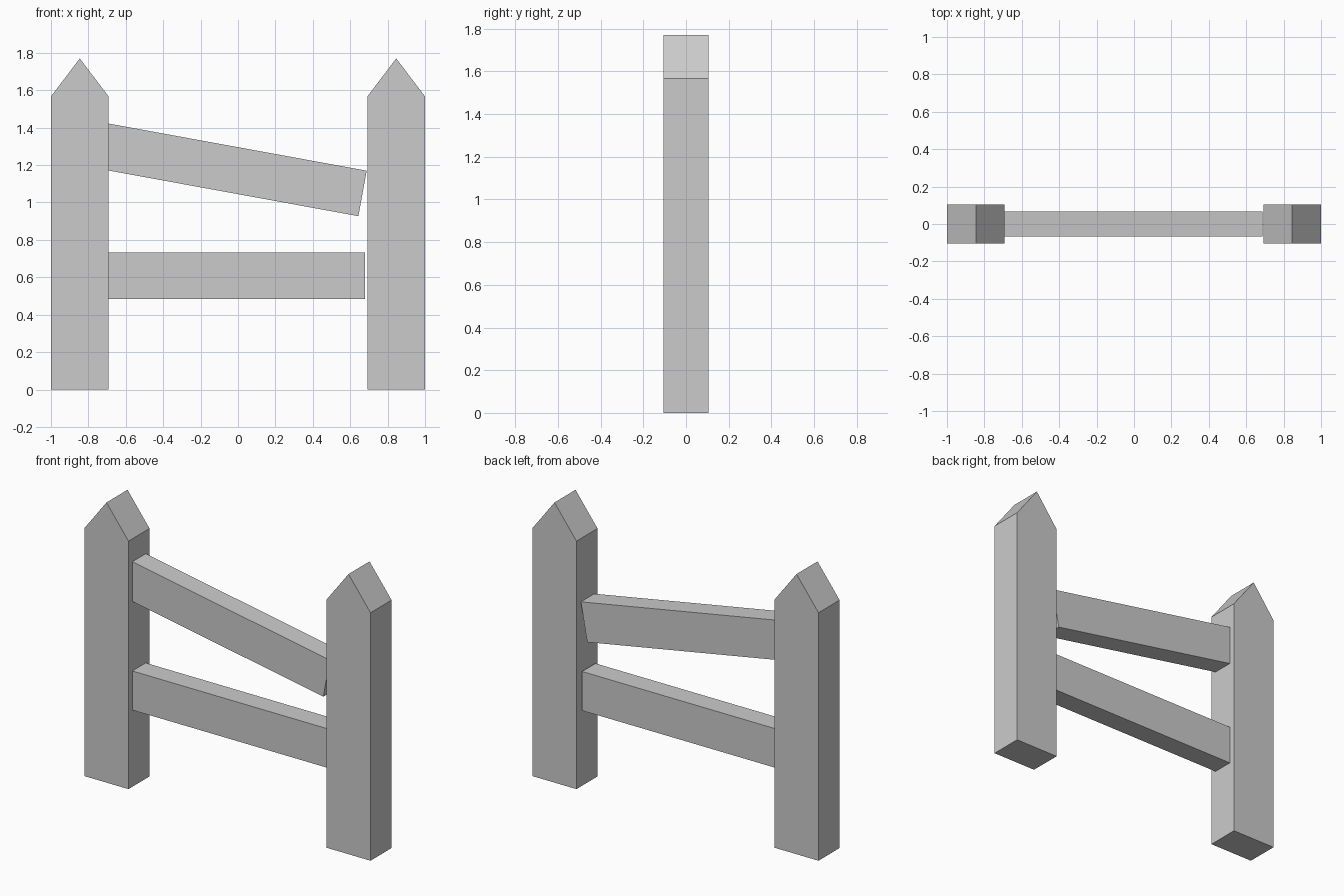
import bpy
import bmesh
from math import atan2
from mathutils import Matrix, Vector

if "Cube" in bpy.data.objects:
    bpy.data.objects.remove(bpy.data.objects["Cube"])


def prism(name, profile, half_depth):
    """Extrude an x-z outline evenly along y."""
    bm = bmesh.new()
    face = bm.faces.new([bm.verts.new((x, -half_depth, z)) for x, z in profile])
    ext = bmesh.ops.extrude_face_region(bm, geom=[face])
    verts = [v for v in ext["geom"] if isinstance(v, bmesh.types.BMVert)]
    bmesh.ops.translate(bm, verts=verts, vec=(0, 2 * half_depth, 0))
    bmesh.ops.recalc_face_normals(bm, faces=bm.faces)
    mesh = bpy.data.meshes.new(name)
    bm.to_mesh(mesh)
    bm.free()
    obj = bpy.data.objects.new(name, mesh)
    bpy.context.collection.objects.link(obj)
    return obj


# Pointed posts
post_x, half_w = 0.846, 0.154
post_outline = [(-half_w, 0), (half_w, 0), (half_w, 1.567), (0, 1.77), (-half_w, 1.567)]
for side, label in ((-1, "left"), (1, "right")):
    post = prism(label + "_post", post_outline, 0.105)
    post.location.x = side * post_x

# Rails: outline runs back from the upper right corner, set into the left post
rail_h = 0.247


def rail(name, top_right, length, angle):
    obj = prism(name, [(-length, -rail_h), (0, -rail_h), (0, 0), (-length, 0)], 0.067)
    obj.location = (top_right[0], 0, top_right[1])
    obj.rotation_euler.y = angle


rail("lower_rail", (0.68, 0.732), 1.385, 0)
# Upper rail has sagged at its right end
rail("upper_rail", (0.688, 1.17), 1.41, atan2(0.252, 1.38))
